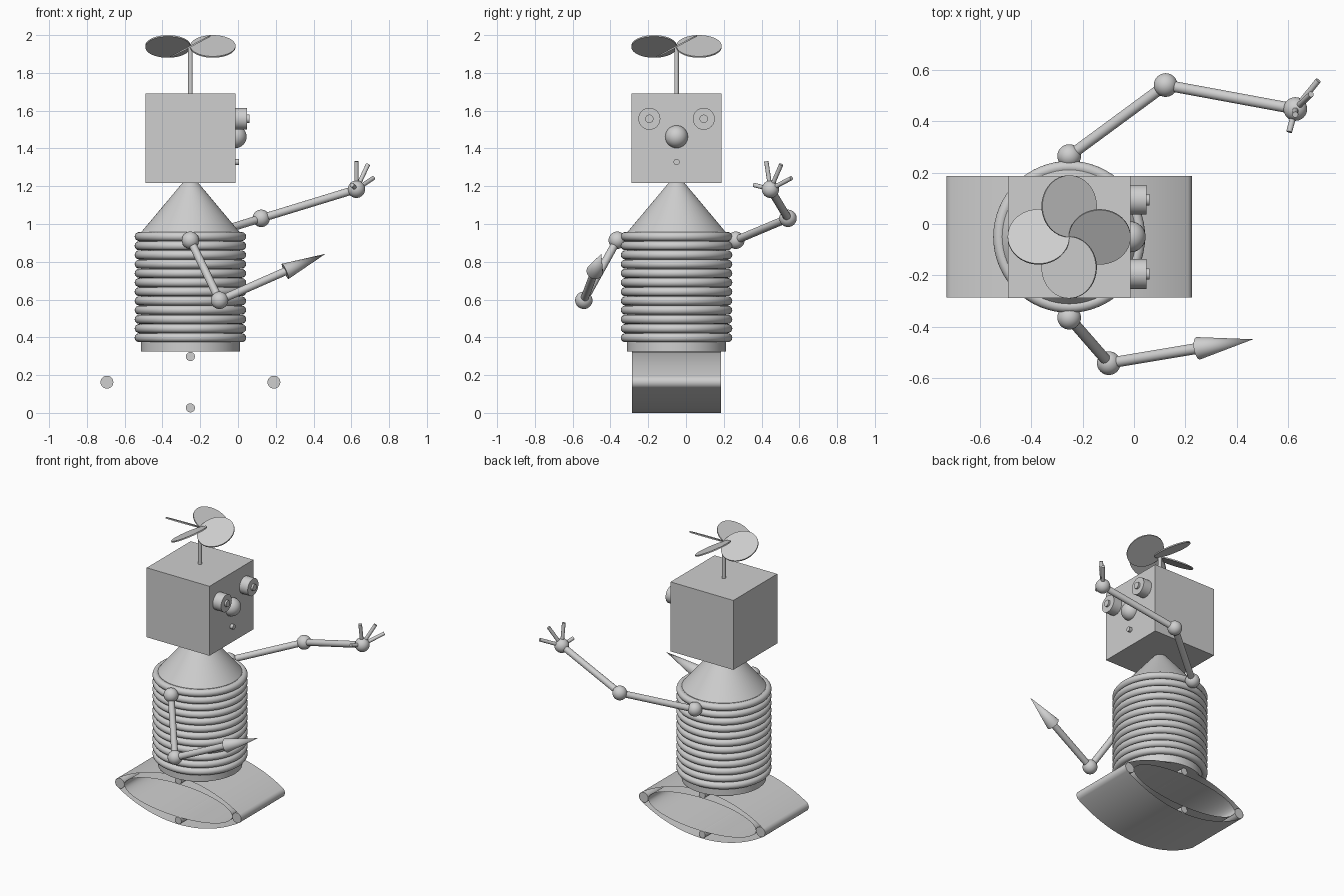
import bpy, bmesh, math
from mathutils import Vector, Matrix

if "Cube" in bpy.data.objects:
    bpy.data.objects.remove(bpy.data.objects["Cube"])

CX, CY = -0.252, -0.05          # vertical axis of the robot body

grey = bpy.data.materials.new("light grey")
grey.diffuse_color = (0.62, 0.62, 0.62, 1)
grey.use_nodes = True
grey.node_tree.nodes["Principled BSDF"].inputs["Base Color"].default_value = grey.diffuse_color


def finish(bm, name, sharp=35):
    """Smooth shade with sharp creases, then make the object."""
    for f in bm.faces:
        f.smooth = True
    for e in bm.edges:
        if len(e.link_faces) == 2 and e.calc_face_angle(0) > math.radians(sharp):
            e.smooth = False
    me = bpy.data.meshes.new(name)
    bm.to_mesh(me)
    bm.free()
    me.materials.append(grey)
    ob = bpy.data.objects.new(name, me)
    bpy.context.collection.objects.link(ob)
    return ob


def rod(name, a, b, r1, r2=None, seg=32):
    """Cylinder or cone from point a to point b."""
    a, b = Vector(a), Vector(b)
    d = b - a
    m = Matrix.Translation((a + b) / 2) @ d.to_track_quat('Z', 'Y').to_matrix().to_4x4()
    bm = bmesh.new()
    bmesh.ops.create_cone(bm, cap_ends=True, segments=seg, radius1=r1,
                          radius2=r1 if r2 is None else r2, depth=d.length, matrix=m)
    return finish(bm, name)


def ball(name, c, r):
    bm = bmesh.new()
    bmesh.ops.create_uvsphere(bm, u_segments=32, v_segments=16, radius=r,
                              matrix=Matrix.Translation(c))
    return finish(bm, name)


def sheet(name, pts, y0, y1, inward=False):
    """Open tube: closed x-z outline swept along y."""
    bm = bmesh.new()
    rows = [[bm.verts.new((x, y, z)) for x, z in pts] for y in (y0, y1)]
    n = len(pts)
    for i in range(n):
        j = (i + 1) % n
        f = [rows[0][i], rows[1][i], rows[1][j], rows[0][j]]
        bm.faces.new(f[::-1] if inward else f)
    return finish(bm, name, 60)


# --- track: outer belt, inner belt and four rollers ---
Y0, Y1, CZ = CY - 0.236, CY + 0.236, 0.1625
A, NOSE, H = 0.442, 0.035, 0.1625
k = H - NOSE
c = (A * A - k * k) / (2 * k)            # centre offset of the big arcs
R = c + H
t = math.atan2(A, c)
outer = []
for s in (1, -1):                        # each half: big arc then rounded nose
    for i in range(24):
        a = -t + 2 * t * i / 24
        outer.append((CX + s * R * math.sin(a), CZ + s * (R * math.cos(a) - c)))
    for i in range(16):
        a = t + (math.pi - 2 * t) * i / 16
        outer.append((CX + s * (A + NOSE * math.sin(a)), CZ + s * NOSE * math.cos(a)))
inner = [(CX + 0.407 * math.sin(a), CZ + 0.113 * math.cos(a))
         for a in (2 * math.pi * i / 64 for i in range(64))]
sheet("track_outer_belt", outer, Y0, Y1)
sheet("track_inner_belt", inner, Y0, Y1, inward=True)
for nm, dx, dz, r in (("rear", -A, 0, 0.034), ("front", A, 0, 0.034),
                      ("top", 0, 0.136, 0.024), ("bottom", 0, -0.136, 0.024)):
    rod("roller_" + nm, (CX + dx, Y0, CZ + dz), (CX + dx, Y1, CZ + dz), r)

# --- body: waist core, twelve rings, conical shoulders ---
rod("body_core", (CX, CY, 0.324), (CX, CY, 0.957), 0.262, seg=64)
for i in range(12):
    bpy.ops.mesh.primitive_torus_add(major_segments=64, minor_segments=16,
                                     major_radius=0.2715, minor_radius=0.0237,
                                     location=(CX, CY, 0.398 + i * 0.0487))
    ring = bpy.context.object
    ring.name = f"body_ring_{i + 1}"
    ring.data.materials.append(grey)
    for p in ring.data.polygons:
        p.use_smooth = True
rod("shoulder_cone", (CX, CY, 0.955), (CX, CY, 1.22), 0.262, 0.04, 64)

# --- head ---
bm = bmesh.new()
bmesh.ops.create_cube(bm, size=0.475, matrix=Matrix.Translation((CX, CY, 1.4545)))
finish(bm, "head")
FX = CX + 0.2375                         # face plane
for nm, s in (("left", 1), ("right", -1)):
    y = CY + s * 0.144
    rod("eye_" + nm, (FX - 0.01, y, 1.557), (0.048, y, 1.557), 0.058, seg=48)
    rod("pupil_" + nm, (0.04, y, 1.557), (0.061, y, 1.557), 0.022)
ball("nose", (FX, CY, 1.462), 0.06)
rod("mouth", (FX - 0.01, CY, 1.328), (0.006, CY, 1.328), 0.016)

# --- propeller: mast and four tilted round blades ---
rod("propeller_mast", (CX, CY, 1.69), (CX, CY, 1.942), 0.012)
for i in range(4):
    m = (Matrix.Translation((CX, CY, 1.94)) @ Matrix.Rotation(i * math.pi / 2, 4, 'Z')
         @ Matrix.Translation((0.119, 0, 0)) @ Matrix.Rotation(math.radians(28), 4, 'X'))
    bm = bmesh.new()
    bmesh.ops.create_cone(bm, cap_ends=True, segments=48, radius1=0.12, radius2=0.12,
                          depth=0.008, matrix=m)
    finish(bm, f"propeller_blade_{i + 1}")

# --- arms: ball joints joined by rods ---
def arm(side, shoulder, elbow, end):
    ball(side + "_shoulder", shoulder, 0.046)
    ball(side + "_elbow", elbow, 0.046)
    rod(side + "_upper_arm", shoulder, elbow, 0.021)
    rod(side + "_forearm", elbow, end, 0.021)


arm("right", (CX, -0.364, 0.914), (-0.098, -0.541, 0.596), (0.25, -0.483, 0.749))
rod("right_hand_spike", (0.25, -0.483, 0.749), (0.463, -0.448, 0.842), 0.044, 0)

hand = (0.627, 0.447, 1.184)
arm("left", (CX, 0.264, 0.914), (0.123, 0.54, 1.03), hand)
ball("left_hand", hand, 0.046)
for nm, tip in (("thumb", (0.603, 0.358, 1.207)), ("finger_1", (0.627, 0.425, 1.332)),
                ("finger_2", (0.688, 0.504, 1.315)), ("finger_3", (0.716, 0.558, 1.243))):
    rod("left_" + nm, hand, tip, 0.0115, seg=20)
